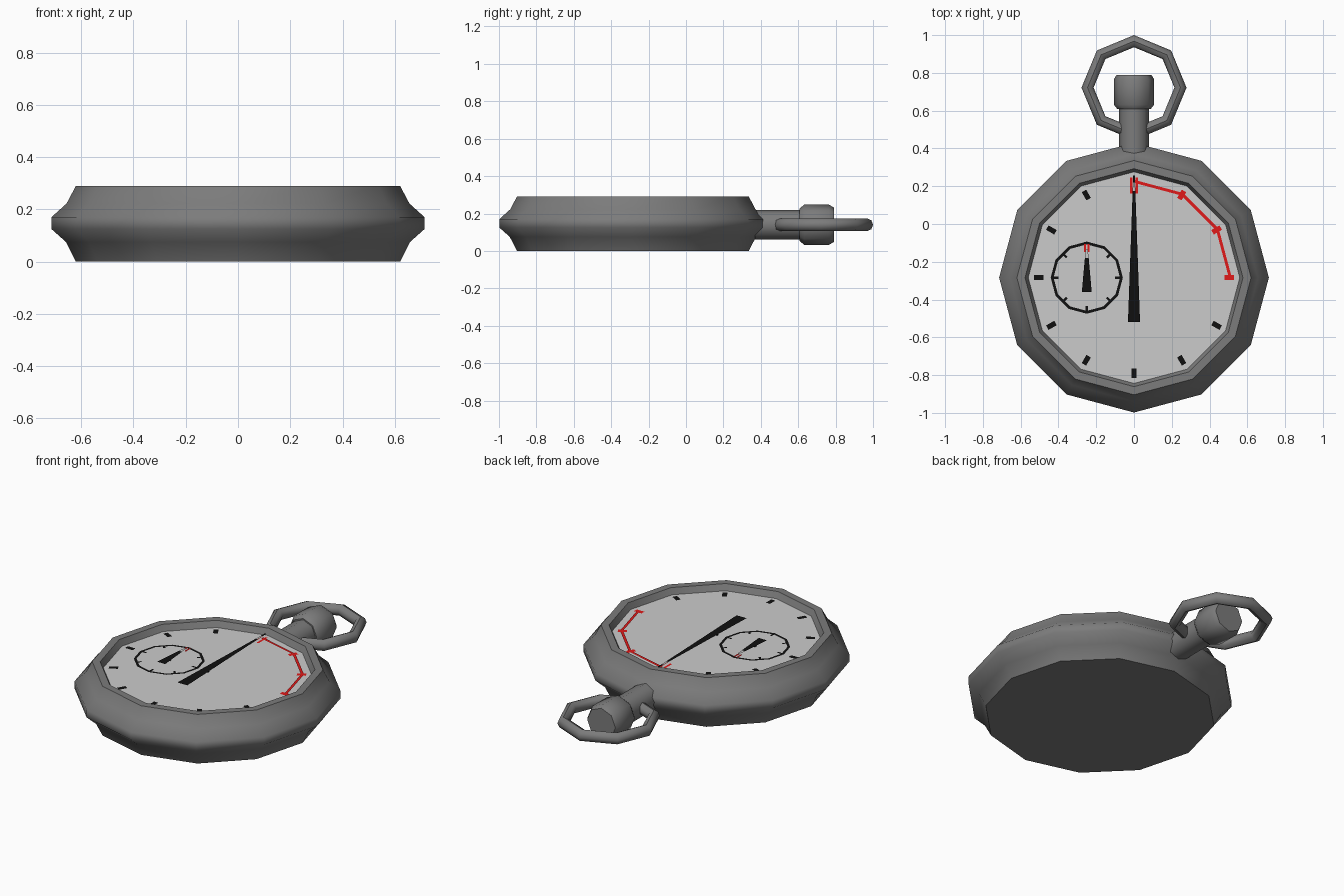
import bpy, bmesh
from math import sin, cos, pi, radians
from mathutils import Matrix, Vector

if "Cube" in bpy.data.objects:
    bpy.data.objects.remove(bpy.data.objects["Cube"])

CY = -0.284      # dial centre in y
DIAL_Z = 0.255
MARK_Z = 0.258
HAND_Z = 0.272


def material(name, r, g, b):
    m = bpy.data.materials.new(name)
    m.diffuse_color = (r, g, b, 1)
    m.use_nodes = True
    m.node_tree.nodes["Principled BSDF"].inputs["Base Color"].default_value = m.diffuse_color
    return m


METAL = material("dark_metal", 0.2, 0.2, 0.2)
FACE = material("dial_grey", 0.6, 0.6, 0.6)
BLACK = material("black", 0.005, 0.005, 0.005)
RED = material("red", 0.75, 0.01, 0.01)


def finish(name, bm, mat, smooth=True):
    bmesh.ops.recalc_face_normals(bm, faces=bm.faces)
    me = bpy.data.meshes.new(name)
    bm.to_mesh(me)
    bm.free()
    me.materials.append(mat)
    ob = bpy.data.objects.new(name, me)
    bpy.context.collection.objects.link(ob)
    if smooth:
        bpy.ops.object.select_all(action='DESELECT')
        ob.select_set(True)
        bpy.context.view_layer.objects.active = ob
        bpy.ops.object.shade_smooth_by_angle(angle=radians(50))
    return ob


def lathe(name, profile, n, matrix, mat, caps=(True, True), loop=False):
    """Spin an (r, z) profile around local z with n flat sides."""
    bm = bmesh.new()
    rings = [[bm.verts.new(matrix @ Vector((r * cos(2 * pi * i / n), r * sin(2 * pi * i / n), z)))
              for i in range(n)] for r, z in profile]
    pairs = list(zip(rings, rings[1:]))
    if loop:
        pairs.append((rings[-1], rings[0]))
    for a, b in pairs:
        for i in range(n):
            j = (i + 1) % n
            bm.faces.new((a[i], a[j], b[j], b[i]))
    if not loop:
        if caps[0]:
            bm.faces.new(rings[0][::-1])
        if caps[1]:
            bm.faces.new(rings[-1])
    return finish(name, bm, mat)


def plates(name, polys, z, mat):
    """Flat printed shapes, all facing up."""
    bm = bmesh.new()
    for poly in polys:
        f = bm.faces.new([bm.verts.new((x, y, z)) for x, y in poly])
        f.normal_update()
        if f.normal.z < 0:
            f.normal_flip()
    me = bpy.data.meshes.new(name)
    bm.to_mesh(me)
    bm.free()
    me.materials.append(mat)
    bpy.context.collection.objects.link(bpy.data.objects.new(name, me))


def polar(cx, r, deg, side=0.0):
    """Point at clock angle deg (0 = up, clockwise), shifted sideways."""
    a = radians(deg)
    return (cx + r * sin(a) + side * cos(a), CY + r * cos(a) - side * sin(a))


def tick(cx, deg, r0, r1, w, shift=0.0):
    return [polar(cx, r0, deg, shift - w / 2), polar(cx, r1, deg, shift - w / 2),
            polar(cx, r1, deg, shift + w / 2), polar(cx, r0, deg, shift + w / 2)]


def arc(cx, r0, r1, degs):
    return [[polar(cx, r0, a), polar(cx, r1, a), polar(cx, r1, b), polar(cx, r0, b)]
            for a, b in zip(degs, degs[1:])]


def taper(cx, r0, w0, r1, w1):
    return [polar(cx, r0, 0, -w0), polar(cx, r0, 0, w0), polar(cx, r1, 0, w1), polar(cx, r1, 0, -w1)]


# Case and recessed dial
centre = Matrix.Translation((0, CY, 0))
lathe("case", [(0.62, 0), (0.658, 0.075), (0.714, 0.125), (0.714, 0.17), (0.656, 0.222),
               (0.62, 0.29), (0.577, 0.29), (0.56, DIAL_Z)], 12, centre, METAL, (True, False))
plates("dial", [[polar(0, 0.56, a) for a in range(0, 360, 30)]], DIAL_Z, FACE)

# Stem, crown and hanging ring
along_y = Matrix.Translation((0, 0, 0.14)) @ Matrix.Rotation(-pi / 2, 4, 'X')
lathe("stem", [(0.08, 0.37), (0.08, 0.62)], 8, along_y, METAL)
lathe("crown", [(0.088, 0.608), (0.107, 0.632), (0.107, 0.765), (0.092, 0.79)], 8, along_y, METAL)
lathe("hanging_ring", [(0.246 + 0.032 * cos(k * pi / 4), 0.034 * sin(k * pi / 4)) for k in range(8)],
      8, Matrix.Translation((0, 0.722, 0.14)), METAL, loop=True)

# Main dial markings
plates("hour_ticks", [tick(0, a, 0.48, 0.53, 0.027) for a in range(120, 360, 30)], MARK_Z, BLACK)
plates("red_scale",
       [tick(0, a, 0.48, 0.53, 0.027) for a in (30, 60, 90)]
       + [tick(0, 0, 0.445, 0.53, 0.013, s) for s in (-0.015, 0.015)], MARK_Z, RED)
plates("red_arc", arc(0, 0.502, 0.518, (0, 30, 60, 90)), MARK_Z + 0.001, RED)

# Small dial
SX = -0.25
plates("small_dial_ring", arc(SX, 0.176, 0.191, range(0, 361, 30)), MARK_Z, BLACK)
plates("small_dial_ticks", [tick(SX, a, 0.15, 0.18, 0.012) for a in range(45, 360, 45)], MARK_Z + 0.001, BLACK)
plates("small_dial_red_mark", [tick(SX, 0, 0.135, 0.178, 0.01, s) for s in (-0.009, 0.009)],
       MARK_Z + 0.001, RED)

# Hands with pale tips
plates("main_hand", [taper(0, -0.235, 0.032, 0.46, 0.007), taper(0, 0.505, 0.006, 0.54, 0.004)], HAND_Z, BLACK)
plates("main_hand_tip", [taper(0, 0.46, 0.007, 0.505, 0.006)], HAND_Z, FACE)
plates("small_hand", [taper(SX, -0.075, 0.026, 0.105, 0.01)], HAND_Z - 0.004, BLACK)
plates("small_hand_tip", [taper(SX, 0.105, 0.01, 0.15, 0.005)], HAND_Z - 0.004, FACE)
for label, x in (("main", 0), ("small", SX)):
    lathe(label + "_pivot", [(0.01, DIAL_Z), (0.01, HAND_Z - 0.005)], 8,
          Matrix.Translation((x, CY, 0)), BLACK)
